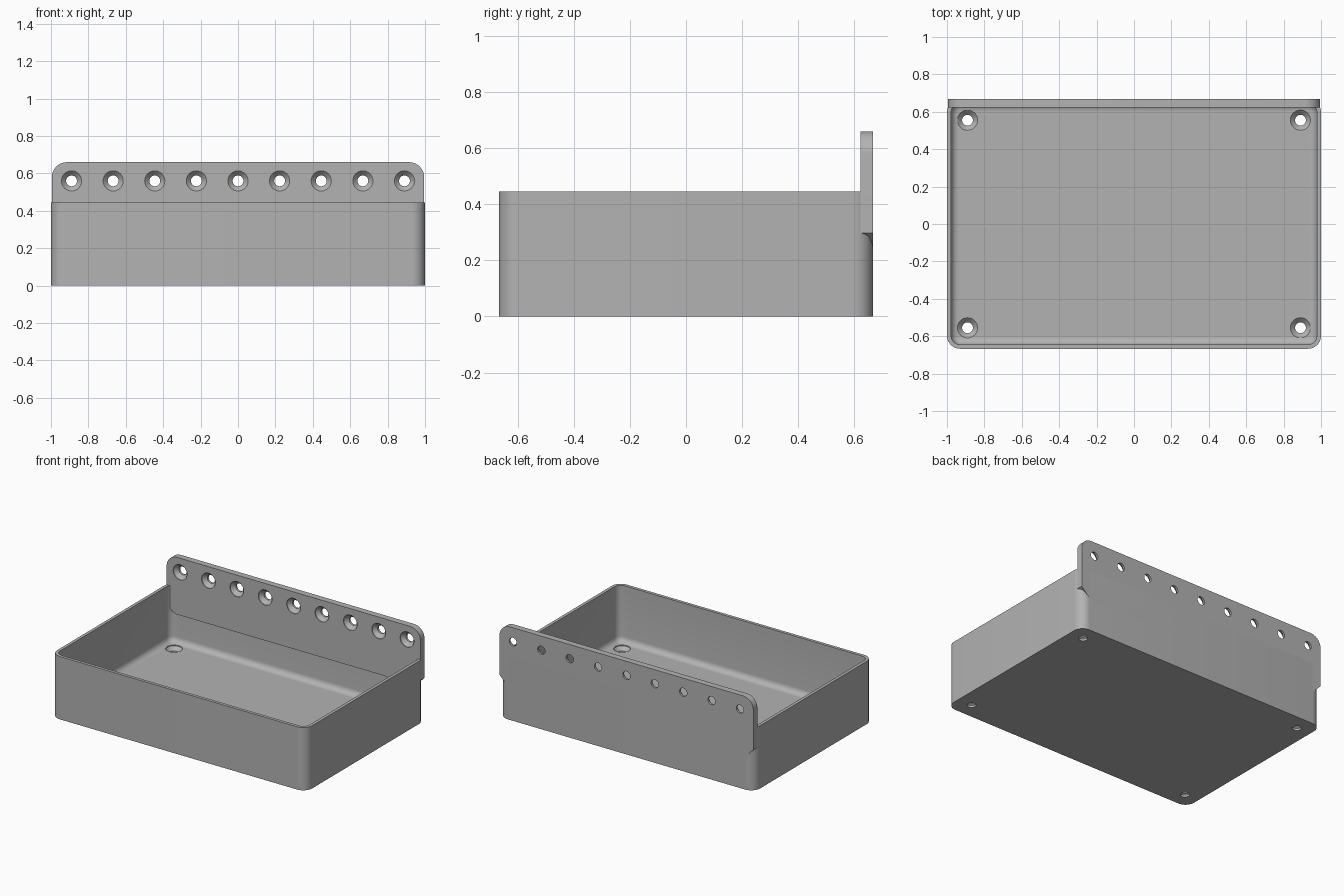
import bpy, bmesh, math
from mathutils import Matrix, Vector

if "Cube" in bpy.data.objects:
    bpy.data.objects.remove(bpy.data.objects["Cube"], do_unlink=True)

HALF_X, HALF_Y, RIM = 1.0, 0.667, 0.445
WALL, FLOOR, CORNER, FILLET = 0.022, 0.045, 0.07, 0.04
PLATE_FRONT, PLATE_TOP, PLATE_HALF = 0.622, 0.66, 0.995
HOLE_R, SINK_R = 0.029, 0.054

grey = bpy.data.materials.new("light grey")
grey.use_nodes = True
grey.diffuse_color = (0.45, 0.45, 0.45, 1)
grey.node_tree.nodes["Principled BSDF"].inputs["Base Color"].default_value = grey.diffuse_color


def arc(cx, cy, r, start, end, steps=10):
    """Points along an arc, angles in degrees."""
    angles = [math.radians(start + (end - start) * i / steps) for i in range(steps + 1)]
    return [(cx + r * math.cos(a), cy + r * math.sin(a)) for a in angles]


def rounded_rect(hx, hy, r):
    pts = []
    for sx, sy, a in ((1, 1, 0), (-1, 1, 90), (-1, -1, 180), (1, -1, 270)):
        pts += arc(sx * (hx - r), sy * (hy - r), r, a, a + 90)
    return pts


def loft(name, rings):
    """Closed solid through a list of rings of equal length."""
    bm = bmesh.new()
    loops = [[bm.verts.new(p) for p in ring] for ring in rings]
    n = len(loops[0])
    for a, b in zip(loops, loops[1:]):
        for i in range(n):
            bm.faces.new((a[i], a[(i + 1) % n], b[(i + 1) % n], b[i]))
    bm.faces.new(loops[0][::-1])
    bm.faces.new(loops[-1])
    bmesh.ops.recalc_face_normals(bm, faces=bm.faces[:])
    mesh = bpy.data.meshes.new(name)
    bm.to_mesh(mesh)
    bm.free()
    mesh.materials.append(grey)
    obj = bpy.data.objects.new(name, mesh)
    bpy.context.collection.objects.link(obj)
    return obj


def countersink(location, direction, depth):
    """Screw hole cutter whose cone opens along direction at location."""
    profile = [(HOLE_R, -depth - 0.02), (HOLE_R, -0.03), (SINK_R, -0.005), (SINK_R, 0.02)]
    turn = Vector((0, 0, 1)).rotation_difference(Vector(direction)).to_matrix().to_4x4()
    place = Matrix.Translation(location) @ turn
    rings = [[place @ Vector((x, y, z)) for x, y in arc(0, 0, r, 0, 348.75, 31)]
             for r, z in profile]
    return loft("hole_cutter", rings)


def finish(obj, cutters):
    """Cut, bake the result, drop the cutters and smooth the curved faces."""
    for c in cutters:
        c.hide_render = True
        mod = obj.modifiers.new("cut", "BOOLEAN")
        mod.operation, mod.solver, mod.object = "DIFFERENCE", "EXACT", c
    bpy.context.view_layer.update()
    baked = bpy.data.meshes.new_from_object(obj.evaluated_get(bpy.context.evaluated_depsgraph_get()))
    obj.modifiers.clear()
    obj.data = baked
    for c in cutters:
        bpy.data.objects.remove(c, do_unlink=True)
    bpy.ops.object.select_all(action="DESELECT")
    obj.select_set(True)
    bpy.context.view_layer.objects.active = obj
    bpy.ops.object.shade_smooth_by_angle(angle=math.radians(30))


# Tray: rounded box, hollowed by a cavity with a filleted floor edge
outline = rounded_rect(HALF_X, HALF_Y, CORNER)
tray = loft("tray", [[(x, y, z) for x, y in outline] for z in (0, RIM)])

cavity_rings = []
for i in range(7):
    a = math.radians(90 * i / 6)
    inset = WALL + FILLET * (1 - math.sin(a))
    z = FLOOR + FILLET * (1 - math.cos(a))
    ring = rounded_rect(HALF_X - inset, HALF_Y - inset, CORNER - inset + 0.001)
    cavity_rings.append([(x, y, z) for x, y in ring])
cavity_rings.append([(x, y, RIM + 0.1) for x, y, _ in cavity_rings[-1]])
cutters = [loft("cavity_cutter", cavity_rings)]
for sx in (-1, 1):
    for sy in (-1, 1):
        cutters.append(countersink((sx * 0.89, sy * 0.555, FLOOR), (0, 0, 1), FLOOR))
finish(tray, cutters)

# Mounting plate: rounded top, chamfered ends, sloped underside
BOTTOM, CHAMFER, ROUND = 0.23, 0.068, 0.08
side = arc(PLATE_HALF - ROUND, PLATE_TOP - ROUND, ROUND, 0, 90)
right_half = [(PLATE_HALF - CHAMFER, BOTTOM), (PLATE_HALF, BOTTOM + CHAMFER)] + side
profile = right_half + [(-x, z) for x, z in reversed(right_half)]
front = [(x, PLATE_FRONT, z + (0.025 if z == BOTTOM else 0)) for x, z in profile]
back = [(x, HALF_Y, z) for x, z in profile]
plate = loft("mounting_plate", [front, back])
step = 0.89 / 4
finish(plate, [countersink((i * step, PLATE_FRONT, 0.56), (0, -1, 0), HALF_Y - PLATE_FRONT)
               for i in range(-4, 5)])
